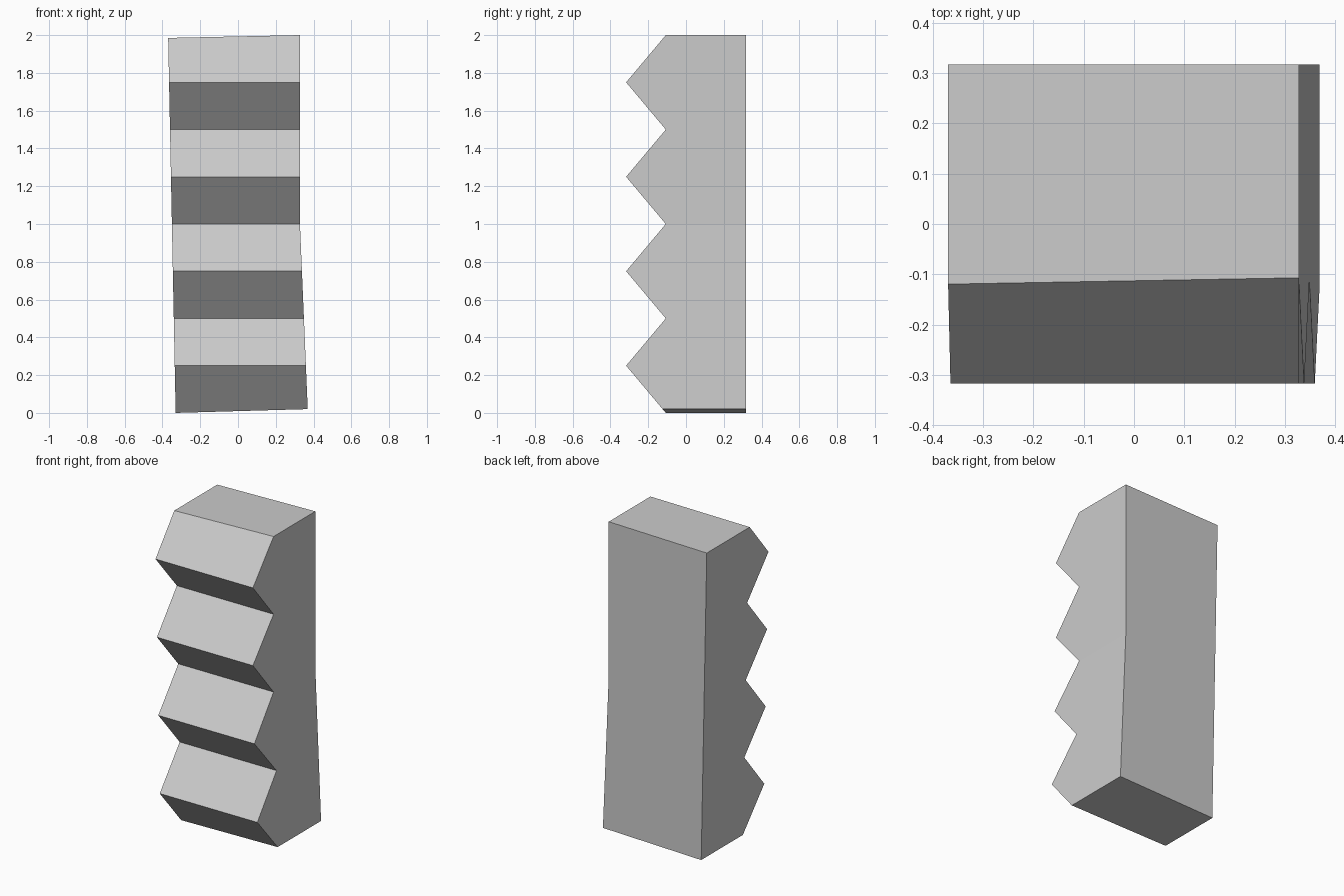
import bpy
import bmesh

cube = bpy.data.objects.get("Cube")
if cube:
    bpy.data.objects.remove(cube, do_unlink=True)

# Plain grey material
grey = bpy.data.materials.new("plain grey")
grey.use_nodes = True
colour = (0.6, 0.6, 0.6, 1)
grey.diffuse_color = colour
grey.node_tree.nodes["Principled BSDF"].inputs["Base Color"].default_value = colour

BACK, VALLEY, PEAK = 0.317, -0.107, -0.317
STEP = 0.25
DEPTH_PER_HEIGHT = (VALLEY - PEAK) / STEP


def left_side(z):
    """Straight, gently leaning side."""
    return -0.33 - 0.02 * z


def right_side(z):
    """Upright above the middle, flaring out below it."""
    return 0.328 + 0.042 * max(0, 1 - z)


def outline(side, bottom, top):
    """Toothed outline of one side, from bottom front up and round the back."""
    points = [(VALLEY - bottom * DEPTH_PER_HEIGHT, bottom)]
    points += [(PEAK if i % 2 else VALLEY, i * STEP) for i in range(1, 8)]
    points += [(VALLEY - (2 - top) * DEPTH_PER_HEIGHT, top),
               (BACK, top), (BACK, 1), (BACK, bottom)]
    return [bm.verts.new((side(z), y, z)) for y, z in points]


# Toothed block with slightly skewed ends
bm = bmesh.new()
left = outline(left_side, 0, 1.985)
right = outline(right_side, 0.02, 2)
count = len(left)
for i in range(count):
    j = (i + 1) % count
    bm.faces.new((left[i], left[j], right[j], right[i]))

# Each side is split at the middle, where the bend lies
for ring in (left, right):
    bm.faces.new(ring[4:11])
    bm.faces.new(ring[:5] + ring[10:])
bmesh.ops.recalc_face_normals(bm, faces=bm.faces)

mesh = bpy.data.meshes.new("toothed_block")
bm.to_mesh(mesh)
bm.free()
mesh.materials.append(grey)
block = bpy.data.objects.new("toothed_block", mesh)
bpy.context.collection.objects.link(block)
